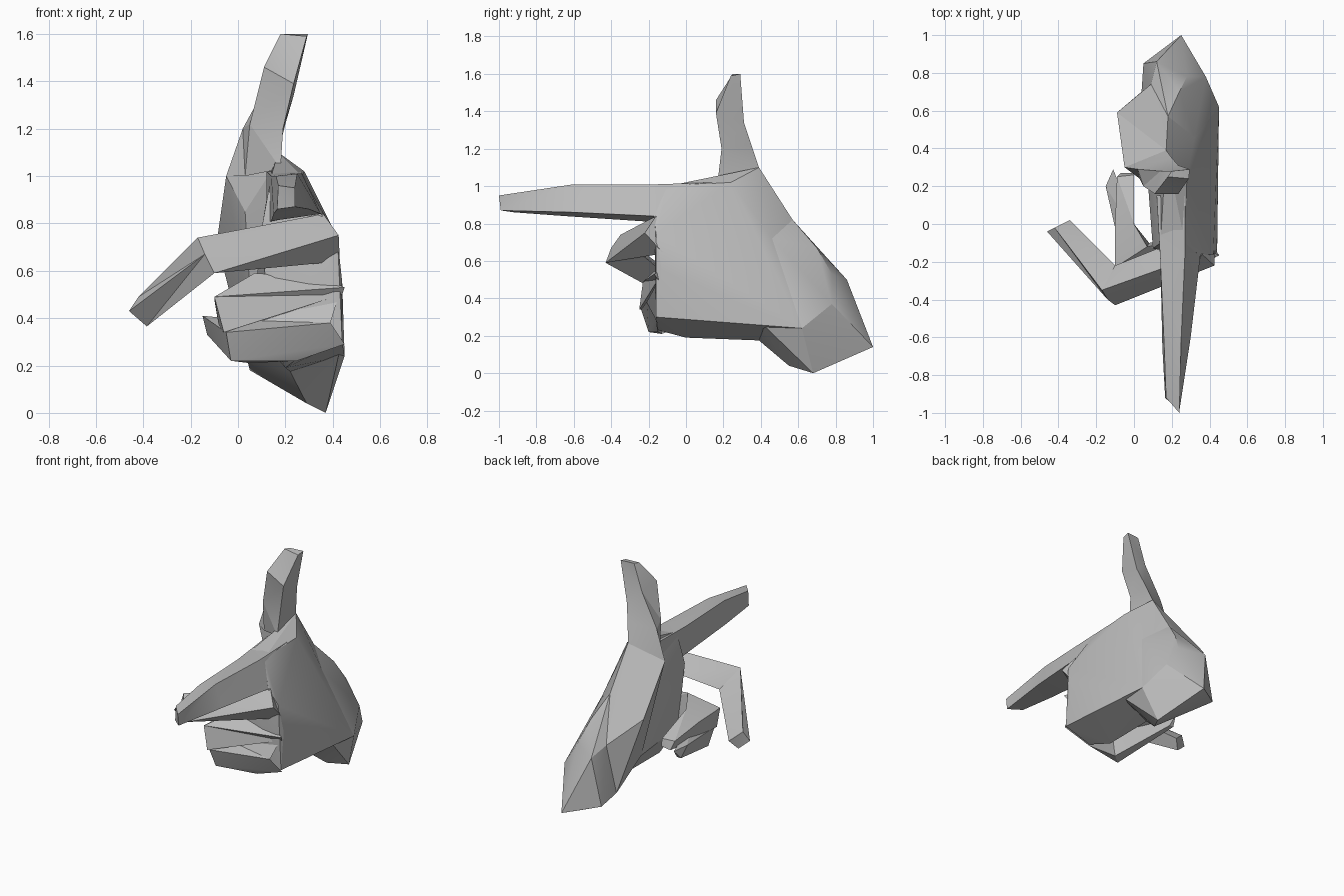
import bpy
import bmesh
import math
from mathutils import Vector

default_cube = bpy.data.objects.get("Cube")
if default_cube:
    bpy.data.objects.remove(default_cube, do_unlink=True)

# One plain grey for the whole hand
grey = bpy.data.materials.new("hand_grey")
grey.use_nodes = True
colour = (0.5, 0.5, 0.5, 1)
grey.diffuse_color = colour
grey.node_tree.nodes["Principled BSDF"].inputs["Base Color"].default_value = colour


def finish(name, bm):
    """Turn a bmesh into a named, shaded object."""
    bmesh.ops.recalc_face_normals(bm, faces=bm.faces)
    mesh = bpy.data.meshes.new(name)
    bm.to_mesh(mesh)
    bm.free()
    mesh.materials.append(grey)
    part = bpy.data.objects.new(name, mesh)
    bpy.context.collection.objects.link(part)
    bpy.ops.object.select_all(action="DESELECT")
    part.select_set(True)
    bpy.context.view_layer.objects.active = part
    bpy.ops.object.shade_smooth_by_angle(angle=math.radians(20))
    return part


def faceted_block(name, points):
    """Convex low-poly block spanned by its corner points."""
    bm = bmesh.new()
    for point in points:
        bm.verts.new(Vector(point))
    result = bmesh.ops.convex_hull(bm, input=bm.verts)
    unused = [g for g in result["geom_interior"] if isinstance(g, bmesh.types.BMVert)]
    bmesh.ops.delete(bm, geom=unused, context="VERTS")
    return finish(name, bm)


def jointed_finger(name, joints):
    """Loft a finger through matching corner rings, with closed ends."""
    bm = bmesh.new()
    rings = [[bm.verts.new(Vector(p)) for p in ring] for ring in joints]
    for ring, following in zip(rings, rings[1:]):
        for i in range(len(ring)):
            j = (i + 1) % len(ring)
            bm.faces.new((ring[i], ring[j], following[j], following[i]))
    bm.faces.new(rings[0])
    bm.faces.new(rings[-1])
    bmesh.ops.triangulate(bm, faces=bm.faces)
    return finish(name, bm)


# Corners shared by the palm, the heel of the hand and the thumb root
heel_outer = (.45, .62, .24)
ridge = (.18, .57, .82)
back_edge = (.32, .46, .72)
low_outer = (.44, .36, .31)
low_inner = (.22, .39, .175)
inner_heel = (.06, .4, .36)
wrist_inner = (.04, .7, .22)
wrist_notch = (.09, .74, .55)
thumb_web = (-.05, .3, 1)
thumb_back = (.17, .39, 1.1)
thenar = (-.09, .59, .72)

# Palm, with the back of the hand facing +x
faceted_block("palm", [
    heel_outer, ridge, back_edge, low_outer, low_inner, inner_heel, thumb_back,
    (.44, -.16, .3), (.44, -.13, .55), (.42, -.16, .74), (.35, -.17, .84),
    (.27, -.1, 1), (.14, -.1, 1), (.28, .24, 1.02), (.14, .2, 1.02),
    (.1, -.13, .78), (.13, -.1, .35), (.2, 0, .19), (.25, -.15, .23),
])

# Heel of the hand running down into the cut wrist
faceted_block("wrist", [
    heel_outer, ridge, back_edge, low_outer, low_inner, inner_heel,
    wrist_inner, wrist_notch, (.24, .7, .67), (.28, .78, .53), (.38, .78, .37),
    (.25, 1, .14), (.37, .68, 0), (.29, .55, .04), (.05, .85, .18), (.12, .86, .5),
])

# Fleshy root joining the thumb to the palm
faceted_block("thumb_root", [
    thumb_web, thumb_back, thenar, ridge, inner_heel, wrist_inner, wrist_notch,
    (.14, .2, 1.02), (.2, .3, .5), (.03, .25, .85),
])

# Thumb pointing up
jointed_finger("thumb", [
    [thumb_web, (.03, .24, 1), (.18, .17, 1.03), thumb_back],
    [(.02, .29, 1.2), (.05, .2, 1.22), (.19, .19, 1.2), (.2, .35, 1.22)],
    [(.14, .28, 1.42), (.11, .16, 1.46), (.235, .16, 1.39), (.235, .31, 1.34)],
    [(.2, .28, 1.6), (.18, .25, 1.6), (.29, .24, 1.59), (.295, .29, 1.6)],
])

# Index finger pointing forward
jointed_finger("index_finger", [
    [(.12, .15, 1.02), (.27, .15, 1.02), (.33, .1, .84), (.12, .1, .8)],
    [(.14, -.2, 1), (.27, -.15, 1.01), (.35, -.18, .84), (.14, -.2, .81)],
    [(.16, -.65, 1), (.25, -.6, 1.01), (.3, -.6, .86), (.15, -.65, .84)],
    [(.17, -.92, .96), (.24, -1, .95), (.24, -.99, .87), (.165, -.92, .86)],
])

# Middle finger reaching across, then bending down and back
jointed_finger("middle_finger", [
    [(.36, -.16, .84), (.425, -.22, .75), (.43, -.12, .64), (.15, -.12, .7)],
    [(-.17, -.35, .74), (-.14, -.4, .67), (-.1, -.43, .59), (-.1, -.22, .62)],
    [(-.42, -.02, .49), (-.46, -.04, .43), (-.385, -.02, .365), (-.34, .02, .42)],
])

# Ring finger folded over into the palm
jointed_finger("ring_finger", [
    [(.36, -.1, .57), (.45, -.17, .53), (.44, -.15, .5), (.3, -.06, .47)],
    [(.07, -.12, .59), (-.1, -.23, .49), (-.06, -.25, .34), (.08, -.1, .38)],
    [(0, 0, .54), (-.1, 0, .48), (-.08, 0, .36), (0, 0, .38)],
    [(0, .26, .44), (-.09, .25, .44), (-.07, .27, .38), (0, .27, .39)],
])

# Little finger folded beneath it
jointed_finger("little_finger", [
    [(.43, -.14, .51), (.39, -.21, .38), (.45, -.16, .29), (.25, -.15, .22)],
    [(.06, -.15, .39), (-.05, -.24, .34), (-.03, -.2, .22), (.05, -.13, .21)],
    [(-.11, .29, .39), (-.15, .2, .41), (-.13, .24, .33), (-.1, .24, .33)],
])
